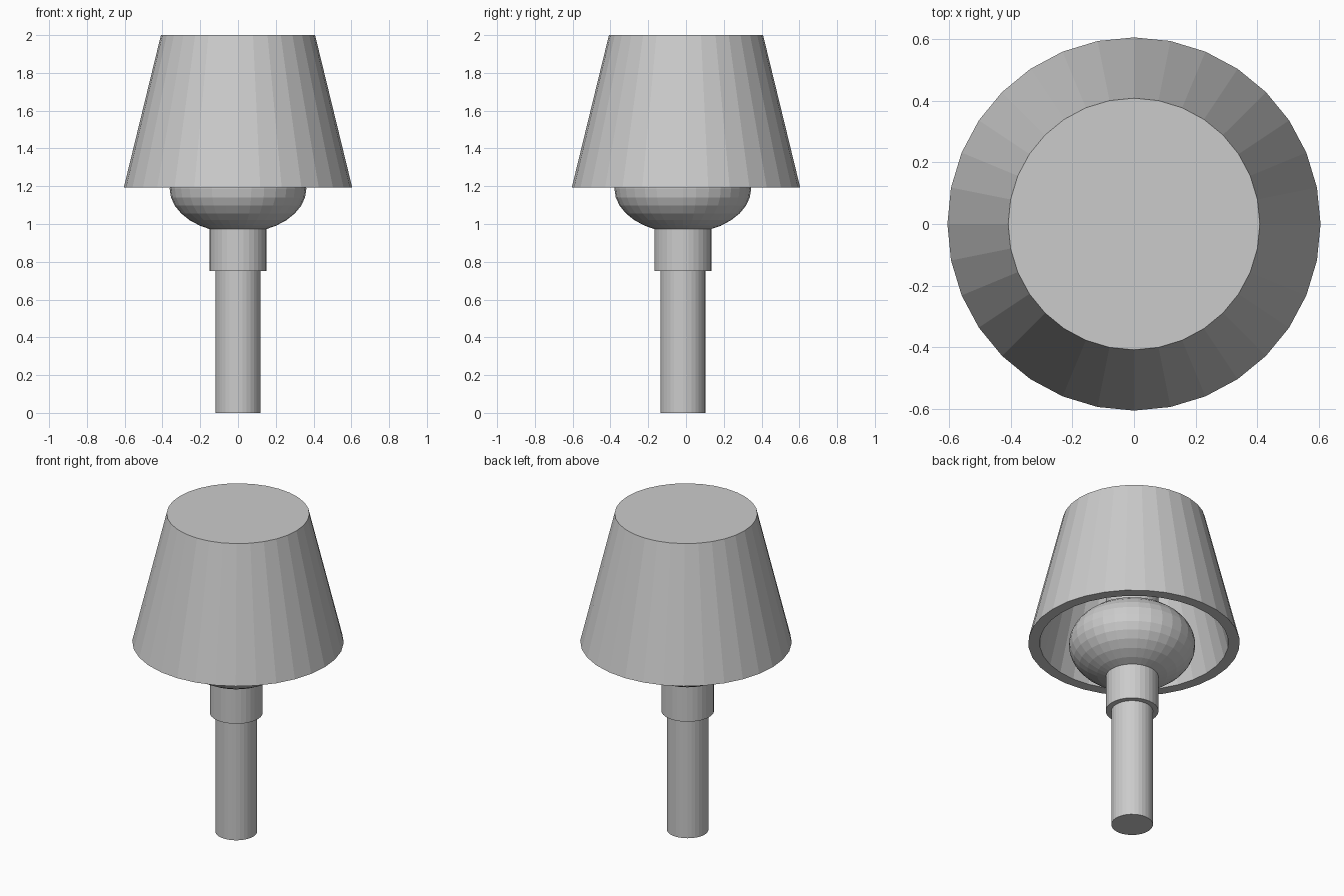
import bpy, bmesh
from math import sin, cos, tau

if "Cube" in bpy.data.objects:
    bpy.data.objects.remove(bpy.data.objects["Cube"])

SIDES = 32
STEM_Y = -0.017  # the stem sits slightly forward of the shade


def lathe(name, profile, y=0.0):
    """Revolve (radius, z) points around z; radius 0 makes a pole."""
    bm = bmesh.new()
    rings = []
    for r, z in profile:
        if r == 0:
            rings.append([bm.verts.new((0, 0, z))] * SIDES)
        else:
            rings.append([bm.verts.new((r * cos(tau * i / SIDES), r * sin(tau * i / SIDES), z))
                          for i in range(SIDES)])
    for a, b in zip(rings, rings[1:]):
        for i in range(SIDES):
            j = (i + 1) % SIDES
            bm.faces.new(list(dict.fromkeys((a[i], a[j], b[j], b[i]))))
    bmesh.ops.recalc_face_normals(bm, faces=bm.faces)
    mesh = bpy.data.meshes.new(name)
    bm.to_mesh(mesh)
    bm.free()
    obj = bpy.data.objects.new(name, mesh)
    obj.location.y = y
    bpy.context.collection.objects.link(obj)
    return obj


def cylinder(name, radius, z0, z1, y):
    return lathe(name, [(0, z0), (radius, z0), (radius, z1), (0, z1)], y)


# Hollow tapered shade, closed at the top
lathe("shade", [(0, 2.0), (0.408, 2.0), (0.605, 1.192), (0.54, 1.192), (0.357, 1.94), (0, 1.94)])

# Lower pole
cylinder("pole", 0.119, 0.0, 0.80, STEM_Y)

# Wider collar that carries on through the bulb up to the shade
cylinder("collar", 0.151, 0.75, 1.95, STEM_Y)

# Flattened round bulb
bpy.ops.mesh.primitive_uv_sphere_add(segments=SIDES, ring_count=16, radius=1,
                                     location=(0, STEM_Y, 1.187))
bulb = bpy.context.object
bulb.name = "bulb"
bulb.scale = (0.362, 0.362, 0.236)
